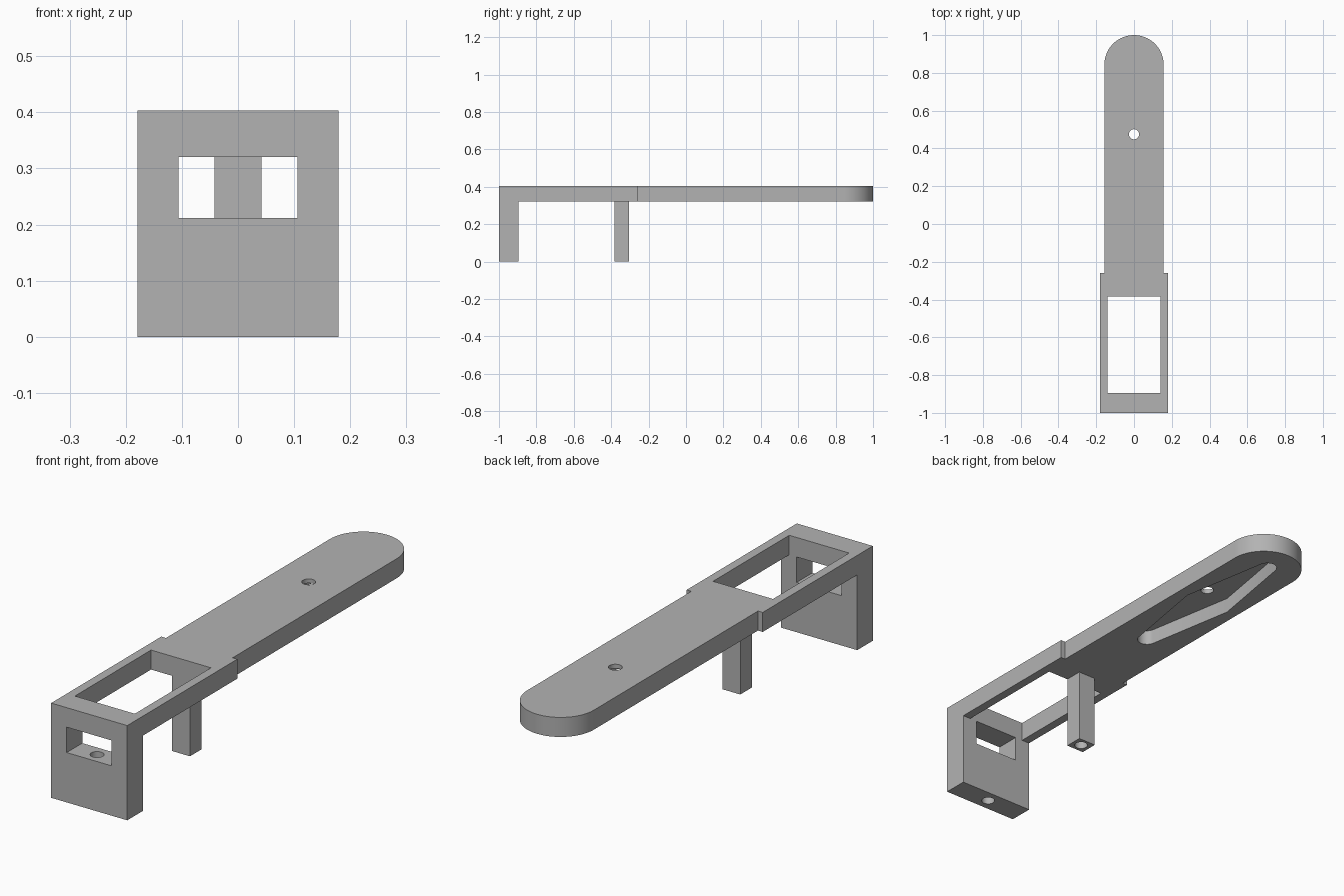
import bpy
import bmesh
from math import pi, cos, sin, radians

cube = bpy.data.objects.get("Cube")
if cube:
    bpy.data.objects.remove(cube, do_unlink=True)

grey = bpy.data.materials.new("light grey plastic")
grey.use_nodes = True
colour = (0.45, 0.45, 0.45, 1)
grey.diffuse_color = colour
grey.node_tree.nodes["Principled BSDF"].inputs["Base Color"].default_value = colour

TOP, UNDER = 0.403, 0.32          # plate faces
FRONT, BLOCK_BACK = -1.0, -0.895  # front block
POST_FRONT, POST_BACK = -0.383, -0.305
HOLE_Y, HOLE_R = 0.475, 0.027


def prism(name, outline, z0, z1):
    """Extrude a counter-clockwise outline from z0 to z1."""
    bm = bmesh.new()
    low = [bm.verts.new((x, y, z0)) for x, y in outline]
    high = [bm.verts.new((x, y, z1)) for x, y in outline]
    bm.faces.new(low[::-1])
    bm.faces.new(high)
    n = len(low)
    for i in range(n):
        j = (i + 1) % n
        bm.faces.new((low[i], low[j], high[j], high[i]))
    mesh = bpy.data.meshes.new(name)
    bm.to_mesh(mesh)
    bm.free()
    mesh.materials.append(grey)
    obj = bpy.data.objects.new(name, mesh)
    bpy.context.collection.objects.link(obj)
    return obj


def arc(cy, r, a0, a1, n):
    return [(r * cos(a0 + (a1 - a0) * i / n), cy + r * sin(a0 + (a1 - a0) * i / n))
            for i in range(n + 1)]


def box(name, half, y0, y1, z0, z1):
    return prism(name, [(-half, y0), (half, y0), (half, y1), (-half, y1)], z0, z1)


def drill(y, z0, z1):
    return prism("drill", arc(y, HOLE_R, 0, 2 * pi, 32)[:-1], z0, z1)


def combine(target, tool, operation):
    mod = target.modifiers.new(operation, 'BOOLEAN')
    mod.operation = operation
    mod.solver = 'EXACT'
    mod.object = tool
    bpy.context.view_layer.objects.active = target
    bpy.ops.object.modifier_apply(modifier=mod.name)
    bpy.data.objects.remove(tool, do_unlink=True)


# Plate: wide frame at the front, narrower arm with a round end
FRAME, ARM, STEP = 0.179, 0.157, -0.26
outline = [(-ARM, STEP), (-FRAME, STEP), (-FRAME, FRONT),
           (FRAME, FRONT), (FRAME, STEP), (ARM, STEP)]
outline += arc(1 - ARM, ARM, 0, pi, 40)
body = prism("bracket_arm", outline, UNDER, TOP)
combine(body, box("opening", 0.141, BLOCK_BACK, POST_FRONT, 0.2, 0.5), 'DIFFERENCE')

# Front block and post below the plate
combine(body, box("front_block", FRAME, FRONT, BLOCK_BACK, 0, TOP), 'UNION')
combine(body, box("post", 0.042, POST_FRONT, POST_BACK, 0, 0.36), 'UNION')

# Window through the front block
combine(body, box("window", 0.106, -1.1, -0.85, 0.212, UNDER), 'DIFFERENCE')

# Diamond pocket with round tips under the arm
tip, reach, lean = 0.04, 0.39, radians(10)
pocket = [(0.108, HOLE_Y)] + arc(HOLE_Y + reach, tip, lean, pi - lean, 16)
pocket += [(-0.108, HOLE_Y)] + arc(HOLE_Y - reach, tip, pi + lean, 2 * pi - lean, 16)
combine(body, prism("pocket", pocket, 0.2, 0.385), 'DIFFERENCE')

# Screw holes: arm, front block, post
for y, z0, z1 in ((HOLE_Y, 0.3, 0.5),
                  ((FRONT + BLOCK_BACK) / 2, -0.1, 0.26),
                  ((POST_FRONT + POST_BACK) / 2, -0.1, 0.21)):
    combine(body, drill(y, z0, z1), 'DIFFERENCE')

bpy.ops.object.select_all(action='DESELECT')
body.select_set(True)
bpy.context.view_layer.objects.active = body
bpy.ops.object.shade_smooth_by_angle(angle=radians(25))
